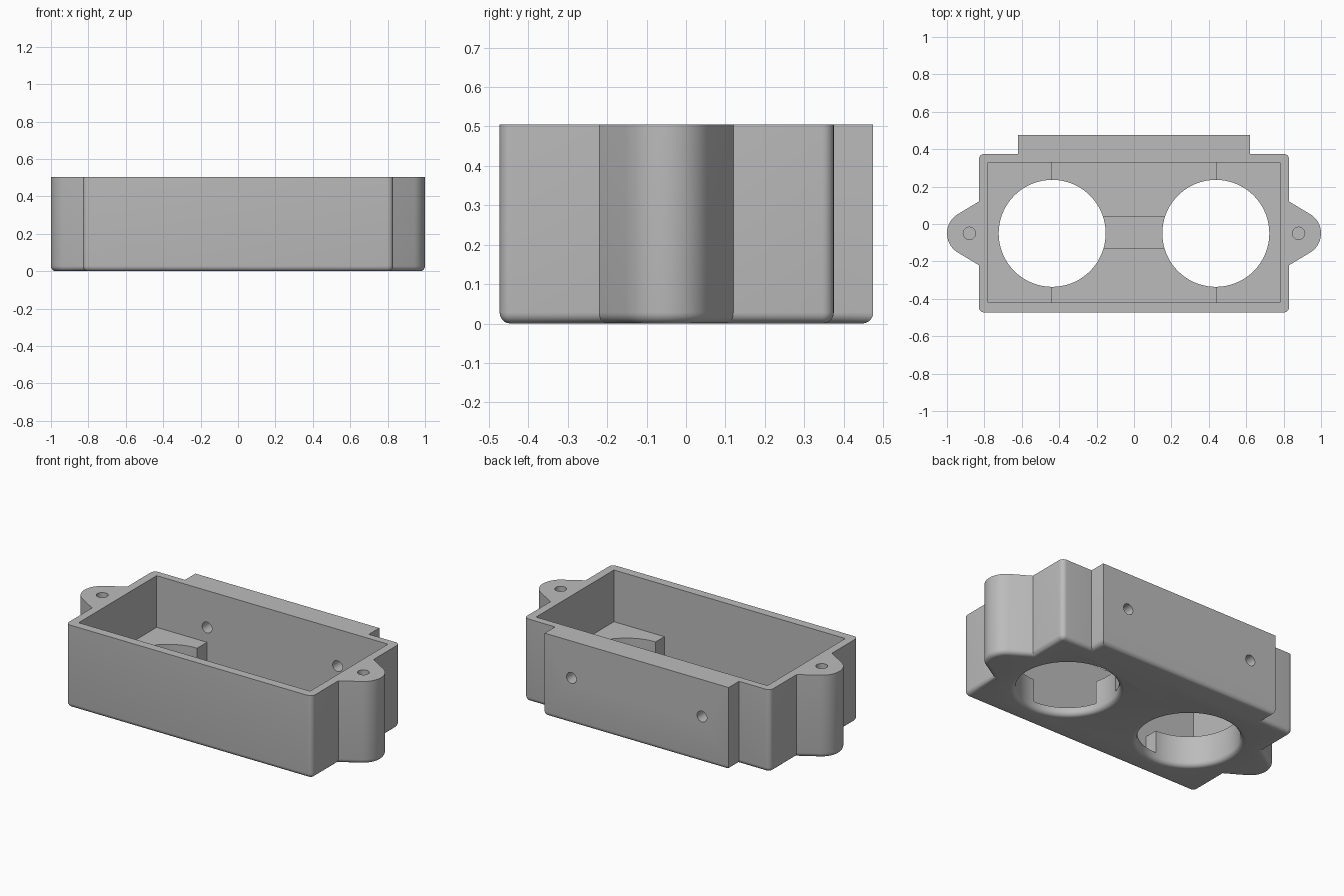
import bpy, bmesh
from math import sin, cos, pi, radians
from mathutils import Vector, Matrix

cube = bpy.data.objects.get("Cube")
if cube:
    bpy.data.objects.remove(cube, do_unlink=True)

HEIGHT = 0.505
MID_Y = -0.05       # line through the round openings and the ears
SHELF = 0.19        # top of the raised floor
FLOOR = 0.05        # top of the thin floor
ROUND = 0.028       # rounding of the underside

grey = bpy.data.materials.new("plain grey")
grey.use_nodes = True
grey.diffuse_color = (0.5, 0.5, 0.5, 1)
grey.node_tree.nodes["Principled BSDF"].inputs["Base Color"].default_value = (0.5, 0.5, 0.5, 1)


def make_object(name, bm):
    bmesh.ops.recalc_face_normals(bm, faces=bm.faces)
    mesh = bpy.data.meshes.new(name)
    bm.to_mesh(mesh)
    bm.free()
    mesh.materials.append(grey)
    obj = bpy.data.objects.new(name, mesh)
    bpy.context.collection.objects.link(obj)
    return obj


def arc(cx, cy, r, start, end, steps):
    angles = [radians(start + (end - start) * i / steps) for i in range(steps + 1)]
    return [(cx + r * cos(a), cy + r * sin(a)) for a in angles]


def box(name, low, high):
    bm = bmesh.new()
    bmesh.ops.create_cube(bm, size=1)
    low, high = Vector(low), Vector(high)
    for v in bm.verts:
        v.co = (low + high) / 2 + v.co * (high - low)
    return make_object(name, bm)


def cylinder(name, r, length, centre, rotation=Matrix(), segments=32):
    bm = bmesh.new()
    bmesh.ops.create_cone(bm, cap_ends=True, segments=segments, radius1=r, radius2=r,
                          depth=length, matrix=Matrix.Translation(centre) @ rotation)
    return make_object(name, bm)


def flared_cutter(name, x, r):
    # round opening whose lower rim flares outward
    profile = [(0, -0.05), (r + ROUND, -0.05)]
    for i in range(7):
        a = i / 6 * pi / 2
        profile.append((r + ROUND * (1 - sin(a)), ROUND * (1 - cos(a))))
    profile += [(r, 0.3), (0, 0.3)]
    bm = bmesh.new()
    verts = [bm.verts.new((px, 0, pz)) for px, pz in profile]
    edges = [bm.edges.new(pair) for pair in zip(verts, verts[1:])]
    bmesh.ops.spin(bm, geom=verts + edges, cent=(0, 0, 0), axis=(0, 0, 1),
                   angle=2 * pi, steps=72)
    bmesh.ops.remove_doubles(bm, verts=bm.verts, dist=1e-4)
    bmesh.ops.translate(bm, verts=bm.verts, vec=(x, MID_Y, 0))
    return make_object(name, bm)


# Housing outline: front corner, ear, back corner, back pad, then mirrored
half = arc(0.80, -0.443, 0.03, -90, 0, 6)
half += [(0.83, MID_Y - 0.17)]
half += arc(0.88, MID_Y, 0.12, -59, 59, 18)
half += [(0.83, MID_Y + 0.17)]
half += arc(0.80, 0.345, 0.03, 0, 90, 6)
half += [(0.62, 0.375), (0.62, 0.475)]
outline = half + [(-x, y) for x, y in reversed(half)]

bm = bmesh.new()
base = bm.faces.new([bm.verts.new((x, y, 0)) for x, y in outline])
top = bmesh.ops.extrude_face_region(bm, geom=[base], use_keep_orig=True)["geom"]
bmesh.ops.translate(bm, verts=[g for g in top if isinstance(g, bmesh.types.BMVert)],
                    vec=(0, 0, HEIGHT))
bmesh.ops.recalc_face_normals(bm, faces=bm.faces)
rim = [e for e in bm.edges if all(v.co.z < 0.001 for v in e.verts)]
bmesh.ops.bevel(bm, geom=rim, offset=ROUND, segments=5, profile=0.5,
                affect='EDGES', clamp_overlap=False)
housing = make_object("housing", bm)

# Inner space, with lower floor on both sides of the central rib
cutters = [
    box("cavity_cutter", (-0.78, -0.42, SHELF), (0.78, 0.33, 0.7)),
    box("front_recess_cutter", (-0.44, -0.42, FLOOR), (0.44, -0.13, 0.3)),
    box("back_recess_cutter", (-0.44, 0.04, FLOOR), (0.44, 0.33, 0.3)),
]
# Round openings, screw holes in the ears and holes through the back wall
for side, s in (("left", 1), ("right", -1)):
    cutters.append(flared_cutter(side + "_opening_cutter", 0.4375 * s, 0.286))
    cutters.append(cylinder(side + "_ear_hole_cutter", 0.033, 0.6,
                            (0.88 * s, MID_Y, HEIGHT)))
    cutters.append(cylinder(side + "_back_hole_cutter", 0.033, 0.3,
                            (0.44 * s, 0.4, 0.28), Matrix.Rotation(pi / 2, 4, 'X')))

bpy.context.view_layer.objects.active = housing
for cutter in cutters:
    cutter.hide_render = True
    mod = housing.modifiers.new(cutter.name, 'BOOLEAN')
    mod.operation = 'DIFFERENCE'
    mod.solver = 'EXACT'
    mod.object = cutter
    bpy.ops.object.modifier_apply(modifier=mod.name)
    bpy.data.objects.remove(cutter, do_unlink=True)

# Smooth curves, crisp edges
bpy.ops.object.select_all(action='DESELECT')
housing.select_set(True)
bpy.ops.object.shade_smooth_by_angle(angle=radians(30))
